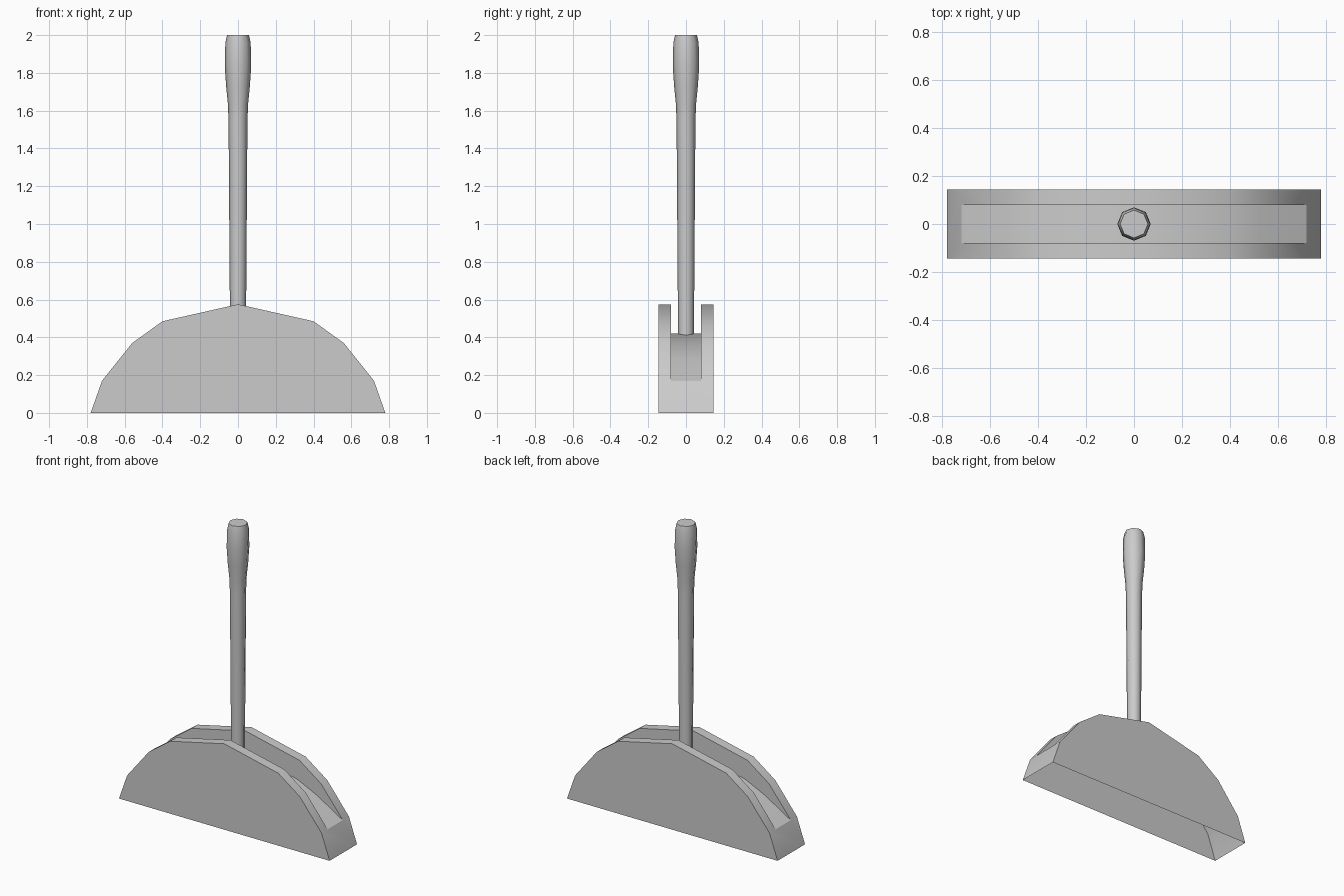
import bpy, bmesh, math

if "Cube" in bpy.data.objects:
    bpy.data.objects.remove(bpy.data.objects["Cube"])

OUT, INN = 0.145, 0.08   # outer and inner half widths of the housing


def mirrored(half):
    """Half profile running from +x to the centre, completed to -x."""
    return half + [(-x, z) for x, z in reversed(half[:-1])]


def finish(bm, name, angle):
    bmesh.ops.remove_doubles(bm, verts=bm.verts, dist=1e-5)
    mesh = bpy.data.meshes.new(name)
    bm.to_mesh(mesh)
    bm.free()
    ob = bpy.data.objects.new(name, mesh)
    bpy.context.collection.objects.link(ob)
    bpy.ops.object.select_all(action='DESELECT')
    ob.select_set(True)
    bpy.context.view_layer.objects.active = ob
    bpy.ops.object.shade_smooth_by_angle(angle=math.radians(angle))
    return ob


# Slotted housing: two domed side plates, recessed floor, open underside
rim = mirrored([(0.72, 0.17), (0.56, 0.37), (0.4, 0.485), (0, 0.575)])
floor = mirrored([(0.72, 0.17), (0.53, 0.285), (0.38, 0.355), (0, 0.42)])
foot = 0.78

bm = bmesh.new()


def face(points):
    bm.faces.new([bm.verts.new(p) for p in points])


def strip(profile, y0, y1):
    for (xa, za), (xb, zb) in zip(profile, profile[1:]):
        face([(xa, y0, za), (xa, y1, za), (xb, y1, zb), (xb, y0, zb)])


def plate(profile, y, flip):
    pts = [(x, y, z) for x, z in profile]
    face(pts[::-1] if flip else pts)


# Side plates, their inner walls and top rims
outline = [(foot, 0)] + rim + [(-foot, 0)]
wall = rim + floor[-2:0:-1]
plate(outline, -OUT, False)
plate(outline, OUT, True)
plate(wall, -INN, True)
plate(wall, INN, False)
strip(rim, -OUT, -INN)
strip(rim, INN, OUT)
strip(floor, -INN, INN)

# Sloping ends
for s in (1, -1):
    x, z = rim[0]
    face([(s * foot, -s * OUT, 0), (s * foot, s * OUT, 0), (s * x, s * OUT, z),
          (s * x, s * INN, z), (s * x, -s * INN, z), (s * x, -s * OUT, z)])
finish(bm, "lever_housing", 35)

# Eight-sided lever with a swollen grip
profile = [(0.042, 0.41), (0.05, 1.54), (0.053, 1.63), (0.063, 1.73),
           (0.07, 1.84), (0.067, 1.96), (0.058, 2.0)]
bm = bmesh.new()
rings = []
for r, z in profile:
    rings.append([bm.verts.new((r * math.cos(k * math.pi / 4),
                                r * math.sin(k * math.pi / 4), z))
                  for k in range(8)])
for a, b in zip(rings, rings[1:]):
    for k in range(8):
        j = (k + 1) % 8
        bm.faces.new([a[k], a[j], b[j], b[k]])
bm.faces.new(rings[-1])
bm.faces.new(rings[0][::-1])
finish(bm, "lever_handle", 60)
